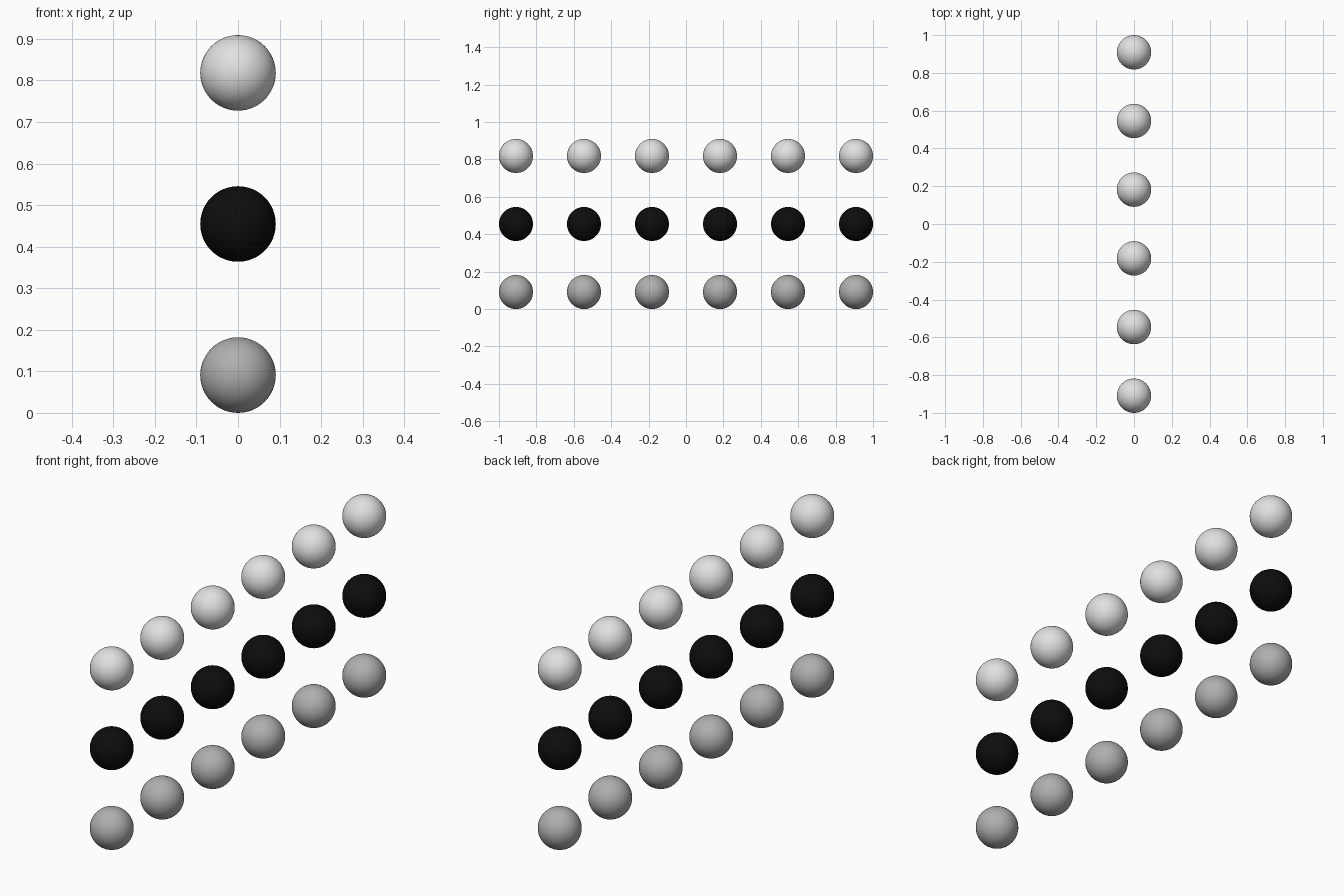
import bpy

if "Cube" in bpy.data.objects:
    bpy.data.objects.remove(bpy.data.objects["Cube"])

R = 1 / 11          # sphere radius
STEP = 4 * R        # spacing between centres
COLUMNS = 6


def material(name, value):
    mat = bpy.data.materials.new(name)
    mat.diffuse_color = (value, value, value, 1)
    mat.use_nodes = True
    mat.node_tree.nodes["Principled BSDF"].inputs["Base Color"].default_value = mat.diffuse_color
    return mat


# Rows from bottom to top, one colour each
rows = [
    ("lower_ball", material("mid grey", 0.43)),
    ("middle_ball", material("black", 0.004)),
    ("upper_ball", material("light grey", 0.75)),
]

# Grid of smooth balls in the x = 0 plane
for row, (name, mat) in enumerate(rows):
    for col in range(COLUMNS):
        y = (col - (COLUMNS - 1) / 2) * STEP
        bpy.ops.mesh.primitive_uv_sphere_add(
            segments=48, ring_count=24, radius=R, location=(0, y, R + row * STEP))
        ball = bpy.context.object
        ball.name = f"{name}_{col + 1}"
        ball.data.materials.append(mat)
        bpy.ops.object.shade_smooth()
